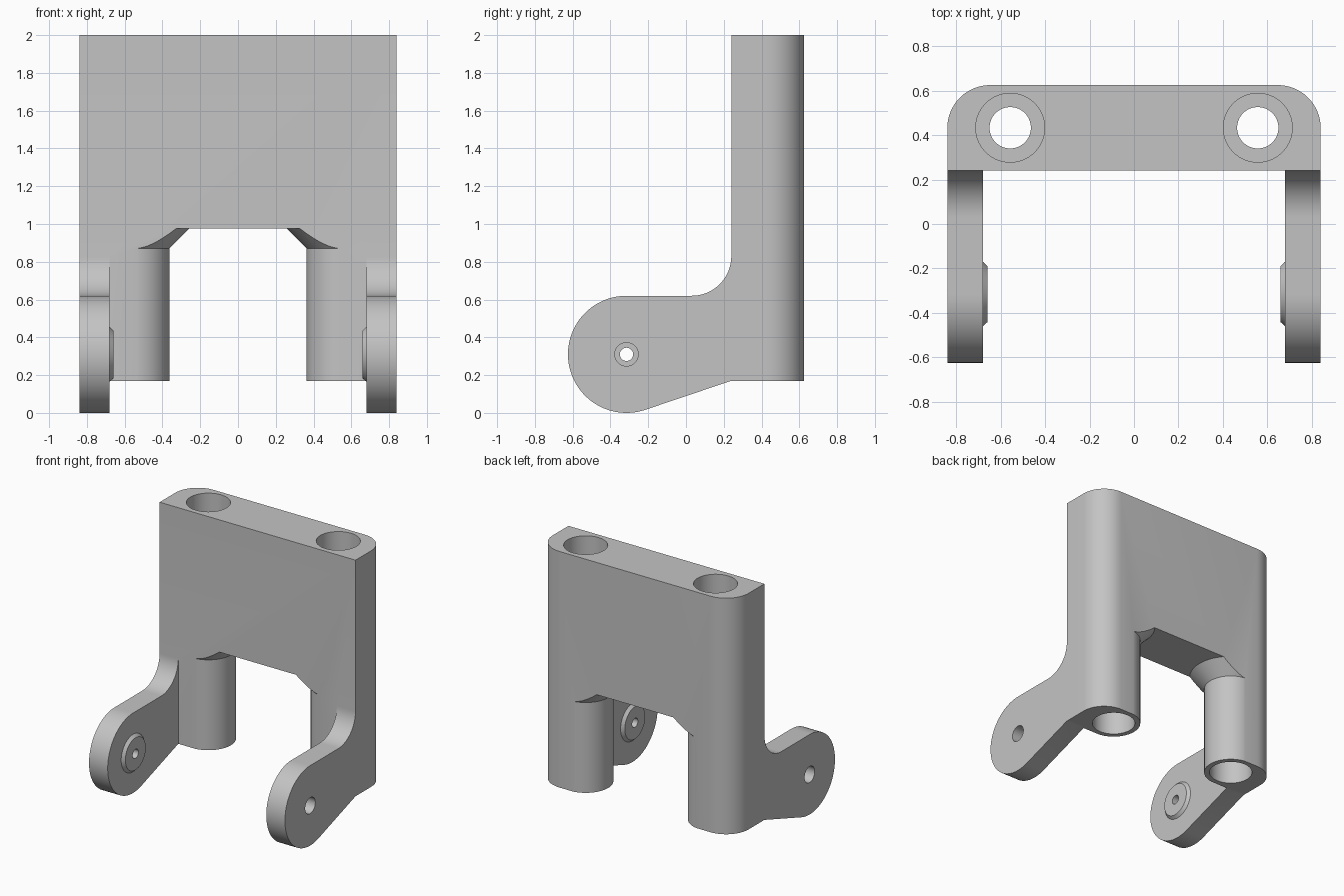
import bpy, bmesh
from math import cos, sin, radians, pi
from mathutils import Vector

cube = bpy.data.objects.get("Cube")
if cube:
    bpy.data.objects.remove(cube, do_unlink=True)

grey = bpy.data.materials.new("plain_grey")
grey.use_nodes = True
colour = (0.55, 0.55, 0.55, 1)
grey.diffuse_color = colour
grey.node_tree.nodes["Principled BSDF"].inputs["Base Color"].default_value = colour


def from_rings(name, rings):
    """Skin a stack of equal vertex rings and cap both ends."""
    bm = bmesh.new()
    loops = [[bm.verts.new(p) for p in ring] for ring in rings]
    for a, b in zip(loops, loops[1:]):
        for i in range(len(a)):
            j = (i + 1) % len(a)
            bm.faces.new((a[i], a[j], b[j], b[i]))
    bm.faces.new(loops[0])
    bm.faces.new(loops[-1])
    bmesh.ops.recalc_face_normals(bm, faces=bm.faces)
    mesh = bpy.data.meshes.new(name)
    bm.to_mesh(mesh)
    bm.free()
    mesh.materials.append(grey)
    obj = bpy.data.objects.new(name, mesh)
    bpy.context.collection.objects.link(obj)
    return obj


def lathe_z(name, x, y, profile, n=64):
    return from_rings(name, [[(x + r * cos(2 * pi * i / n), y + r * sin(2 * pi * i / n), z)
                              for i in range(n)] for r, z in profile])


def lathe_x(name, side, y, z, profile, n=48):
    return from_rings(name, [[(side * x, y + r * cos(2 * pi * i / n), z + r * sin(2 * pi * i / n))
                              for i in range(n)] for r, x in profile])


def arc(cx, cy, r, start, end, n):
    return [(cx + r * cos(radians(start + (end - start) * i / n)),
             cy + r * sin(radians(start + (end - start) * i / n))) for i in range(n + 1)]


def combine(target, tool, operation):
    mod = target.modifiers.new(operation.lower(), 'BOOLEAN')
    mod.object, mod.operation, mod.solver = tool, operation, 'EXACT'
    bpy.context.view_layer.objects.active = target
    bpy.ops.object.modifier_apply(modifier=mod.name)
    bpy.data.objects.remove(tool, do_unlink=True)


half, front, back, corner = 0.84, 0.24, 0.625, 0.193
post_x, post_y = 0.557, 0.433
bottom, top = 0.17, 2.0
pin_y, pin_z, pin_r = -0.315, 0.31, 0.31

# Upright block with rounded rear corners
outline = [(-half, front), (half, front)]
outline += arc(half - corner, back - corner, corner, 0, 90, 16)
outline += arc(corner - half, back - corner, corner, 90, 180, 16)
bracket = from_rings("bracket", [[(x, y, z) for x, y in outline] for z in (bottom, top)])

# Opening between the posts, leaving round tubes with flared tops
slot = [(-post_x, 0), (post_x, 0), (post_x, 1), (-post_x, 1)]
opening = from_rings("opening", [[(x, y, z) for x, y in slot] for z in (0, 0.975)])
for side in (-1, 1):
    post = lathe_z("post_shape", side * post_x, post_y,
                   [(0.194, -0.1), (0.194, 0.87), (0.424, 1.1)])
    combine(opening, post, 'DIFFERENCE')
combine(bracket, opening, 'DIFFERENCE')

# Pivot arms with inner bosses
arm = arc(pin_y, pin_z, pin_r, 90, 288.6, 48)
arm += [(front, bottom), (0.26, bottom), (0.26, 0.83)]
arm += arc(0.03, 0.83, 0.21, 0, -90, 16)
for side in (-1, 1):
    plate = from_rings("pivot_arm", [[(side * x, y, z) for y, z in arm] for x in (0.68, half)])
    combine(bracket, plate, 'UNION')
    boss = lathe_x("boss", side, pin_y, pin_z, [(0.145, 0.72), (0.145, 0.68), (0.125, 0.658)])
    combine(bracket, boss, 'UNION')

# Stepped rod bores and stepped pin holes
for side in (-1, 1):
    bore = lathe_z("rod_bore", side * post_x, post_y,
                   [(0.155, 0), (0.155, 0.95), (0.093, 0.95),
                    (0.093, 1.22), (0.155, 1.22), (0.155, 2.1)])
    combine(bracket, bore, 'DIFFERENCE')
    hole = lathe_x("pin_hole", side, pin_y, pin_z,
                   [(0.035, 0.6), (0.035, 0.73), (0.062, 0.73), (0.062, 0.9)])
    combine(bracket, hole, 'DIFFERENCE')

# Smooth the curved faces, keep edges crisp
bpy.ops.object.select_all(action='DESELECT')
bracket.select_set(True)
bpy.context.view_layer.objects.active = bracket
bpy.ops.object.shade_smooth_by_angle(angle=radians(25))
